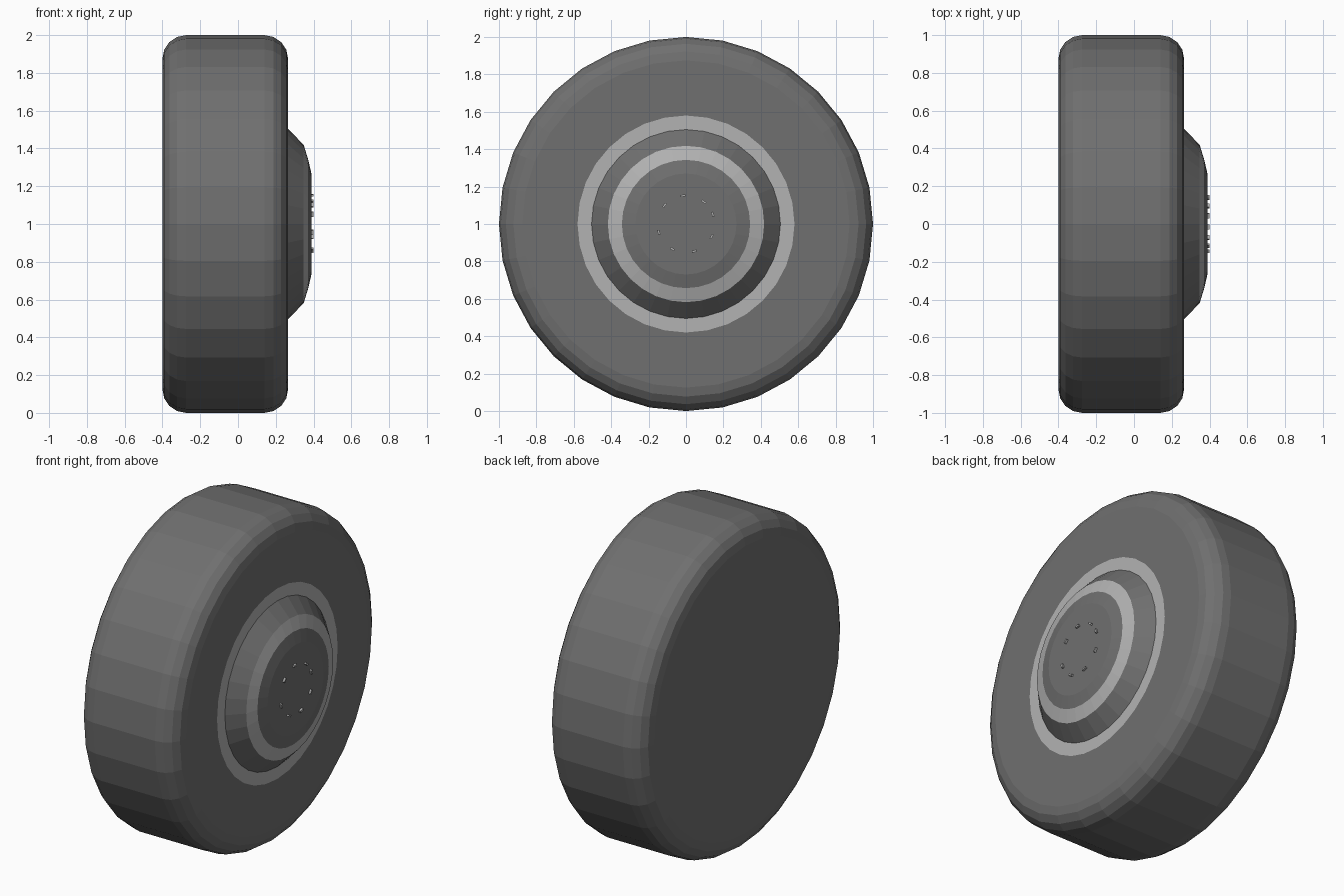
import bpy, bmesh
from math import sin, cos, pi, radians
from mathutils import Matrix

if "Cube" in bpy.data.objects:
    bpy.data.objects.remove(bpy.data.objects["Cube"])

SIDES = 32


def material(name, v):
    m = bpy.data.materials.new(name)
    m.diffuse_color = (v, v, v, 1)
    m.use_nodes = True
    m.node_tree.nodes["Principled BSDF"].inputs["Base Color"].default_value = m.diffuse_color
    return m


dark = material("dark_rubber", 0.16)
light = material("light_trim", 0.45)


def finish(name, bm):
    me = bpy.data.meshes.new(name)
    bm.to_mesh(me)
    bm.free()
    me.materials.append(dark)
    me.materials.append(light)
    ob = bpy.data.objects.new(name, me)
    bpy.context.collection.objects.link(ob)
    return ob


def lathe(name, profile, light_bands=(), cap_start=False, cap_end=False):
    """Revolve (x, radius) points, listed back to front, about the wheel axle."""
    bm = bmesh.new()
    angles = [2 * pi * i / SIDES for i in range(SIDES)]
    rings = [[bm.verts.new((x, r * sin(a), 1 + r * cos(a))) for a in angles]
             for x, r in profile]
    for b, (p, q) in enumerate(zip(rings, rings[1:])):
        for i in range(SIDES):
            j = (i + 1) % SIDES
            f = bm.faces.new((p[j], p[i], q[i], q[j]))
            f.material_index = 1 if b in light_bands else 0
    if cap_start:
        bm.faces.new(rings[0])
    if cap_end:
        bm.faces.new(rings[-1][::-1])
    return finish(name, bm)


# Tyre: flat back, rounded shoulders, flat front with a light ring
R, STEPS = 0.125, 4
arc = [pi / 2 * k / STEPS for k in range(STEPS + 1)]
back = [(-0.4 + R - R * cos(a), 1 - R + R * sin(a)) for a in arc]
front = [(0.265 - R + R * sin(a), 1 - R + R * cos(a)) for a in arc]
tyre = back + front + [(0.265, 0.58), (0.265, 0.505)]
lathe("tyre", tyre, light_bands=(len(tyre) - 2,), cap_start=True)

# Hub: stepped dome with a light sloping band
lathe("hub", [(0.265, 0.505), (0.348, 0.418), (0.371, 0.343), (0.388, 0.27)],
      light_bands=(1,), cap_end=True)

# Wheel bolts: small tabs around the hub centre
bm = bmesh.new()
for deg in (20, 51, 96, 139, 197, 242, 287, 334):
    a = radians(deg)
    m = (Matrix.Translation((0.39, 0.152 * cos(a), 1 + 0.152 * sin(a)))
         @ Matrix.Rotation(a, 4, 'X') @ Matrix.Diagonal((0.02, 0.011, 0.026, 1)))
    bmesh.ops.create_cube(bm, size=1, matrix=m)
for f in bm.faces:
    f.material_index = 1
finish("wheel_bolts", bm)
